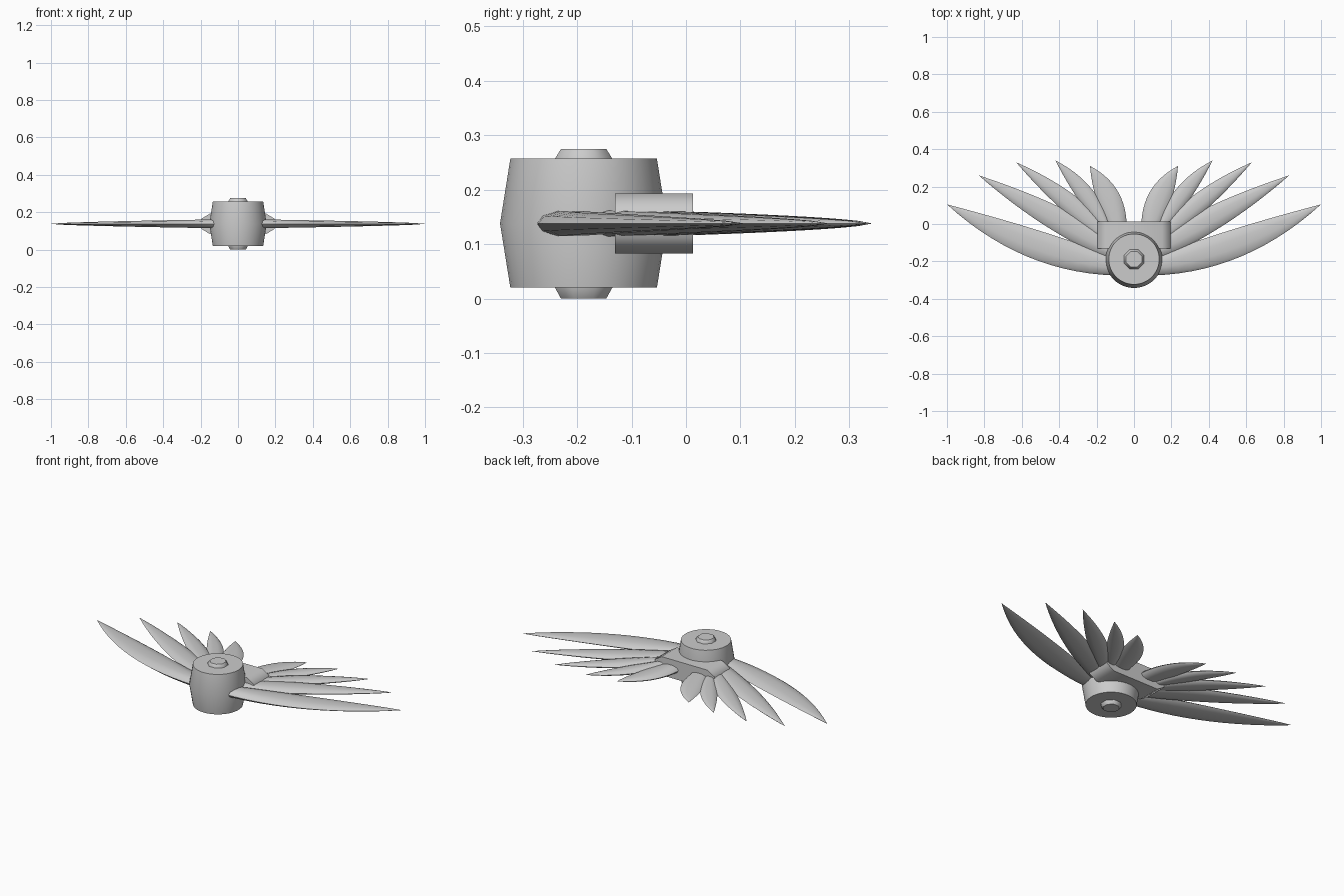
import bpy, bmesh, math
from mathutils import Vector

cube = bpy.data.objects.get("Cube")
if cube:
    bpy.data.objects.remove(cube, do_unlink=True)

GREY = (0.6, 0.6, 0.6, 1)
mat = bpy.data.materials.new("light grey")
mat.use_nodes = True
mat.diffuse_color = GREY
mat.node_tree.nodes["Principled BSDF"].inputs["Base Color"].default_value = GREY

MID = 0.138      # height of the wing plane
BODY_Y = -0.188  # axis of the barrel


def build(name, rings, angle):
    """Skin a list of vertex rings, cap both ends and shade by angle."""
    bm = bmesh.new()
    loops = [[bm.verts.new(p) for p in ring] for ring in rings]
    n = len(loops[0])
    for a, b in zip(loops, loops[1:]):
        for i in range(n):
            j = (i + 1) % n
            bm.faces.new((a[i], a[j], b[j], b[i]))
    bm.faces.new(loops[0][::-1])
    bm.faces.new(loops[-1])
    bmesh.ops.recalc_face_normals(bm, faces=bm.faces)
    mesh = bpy.data.meshes.new(name)
    bm.to_mesh(mesh)
    bm.free()
    mesh.materials.append(mat)
    obj = bpy.data.objects.new(name, mesh)
    bpy.context.collection.objects.link(obj)
    bpy.ops.object.select_all(action='DESELECT')
    obj.select_set(True)
    bpy.context.view_layer.objects.active = obj
    bpy.ops.object.shade_smooth_by_angle(angle=math.radians(angle))
    return obj


def turned(name, profile, sides):
    """Turn (radius, height) points about the barrel axis."""
    turn = [(i + 0.5) * math.tau / sides for i in range(sides)]
    build(name, [[(r * math.cos(a), BODY_Y + r * math.sin(a), z) for a in turn]
                 for r, z in profile], 50)


def bezier(a, b, c, t):
    a, b, c = Vector(a), Vector(b), Vector(c)
    return a * (1 - t) ** 2 + b * 2 * t * (1 - t) + c * t * t


def feather(name, side, lead, trail, tip, steps=14, sides=10):
    """Flattened blade between a leading and a trailing edge curve."""
    rings = []
    for k in range(steps + 1):
        t = 0.998 * k / steps
        p, q = bezier(*lead, tip, t), bezier(*trail, tip, t)
        centre, half = (p + q) / 2, (p - q) / 2
        thick = 0.025 * (1 - t) ** 0.6
        ring = []
        for i in range(sides):
            a = math.tau * i / sides
            v = centre + half * math.cos(a)
            ring.append((side * v.x, v.y, MID + thick * math.sin(a)))
        rings.append(ring)
    build(name, rings, 50)


# Barrel body with a small boss at each end
turned("barrel_body", [(0.135, 0.02), (0.154, MID), (0.135, 0.257)], 40)
turned("top_boss", [(0.057, 0.255), (0.057, 0.257), (0.045, 0.275)], 8)
turned("bottom_boss", [(0.045, 0), (0.057, 0.02), (0.057, 0.022)], 8)

# Mounting bar with chamfered ends
section = [(-0.196, -0.027), (-0.15, -0.055), (0.15, -0.055),
           (0.196, -0.027), (0.196, 0.027), (0.15, 0.055),
           (-0.15, 0.055), (-0.196, 0.027)]
build("mounting_bar", [[(x, y, MID + z) for x, z in section]
                       for y in (-0.13, 0.013)], 62)

# Feathers, outermost first: leading edge, trailing edge, tip
FEATHERS = [
    (((0.10, -0.275), (0.60, -0.26)), ((0.12, -0.17), (0.45, -0.04)), (1.0, 0.105)),
    (((0.14, -0.19), (0.50, -0.03)), ((0.14, -0.06), (0.35, 0.10)), (0.83, 0.26)),
    (((0.14, -0.12), (0.40, 0.06)), ((0.14, -0.03), (0.27, 0.17)), (0.63, 0.33)),
    (((0.13, -0.08), (0.30, 0.10)), ((0.12, -0.04), (0.17, 0.21)), (0.42, 0.34)),
    (((0.12, -0.06), (0.22, 0.12)), ((0.04, -0.05), (0.025, 0.20)), (0.235, 0.31)),
]
for side, word in ((1, "left"), (-1, "right")):
    for number, (lead, trail, tip) in enumerate(FEATHERS, 1):
        feather(f"{word}_feather_{number}", side, lead, trail, tip)
